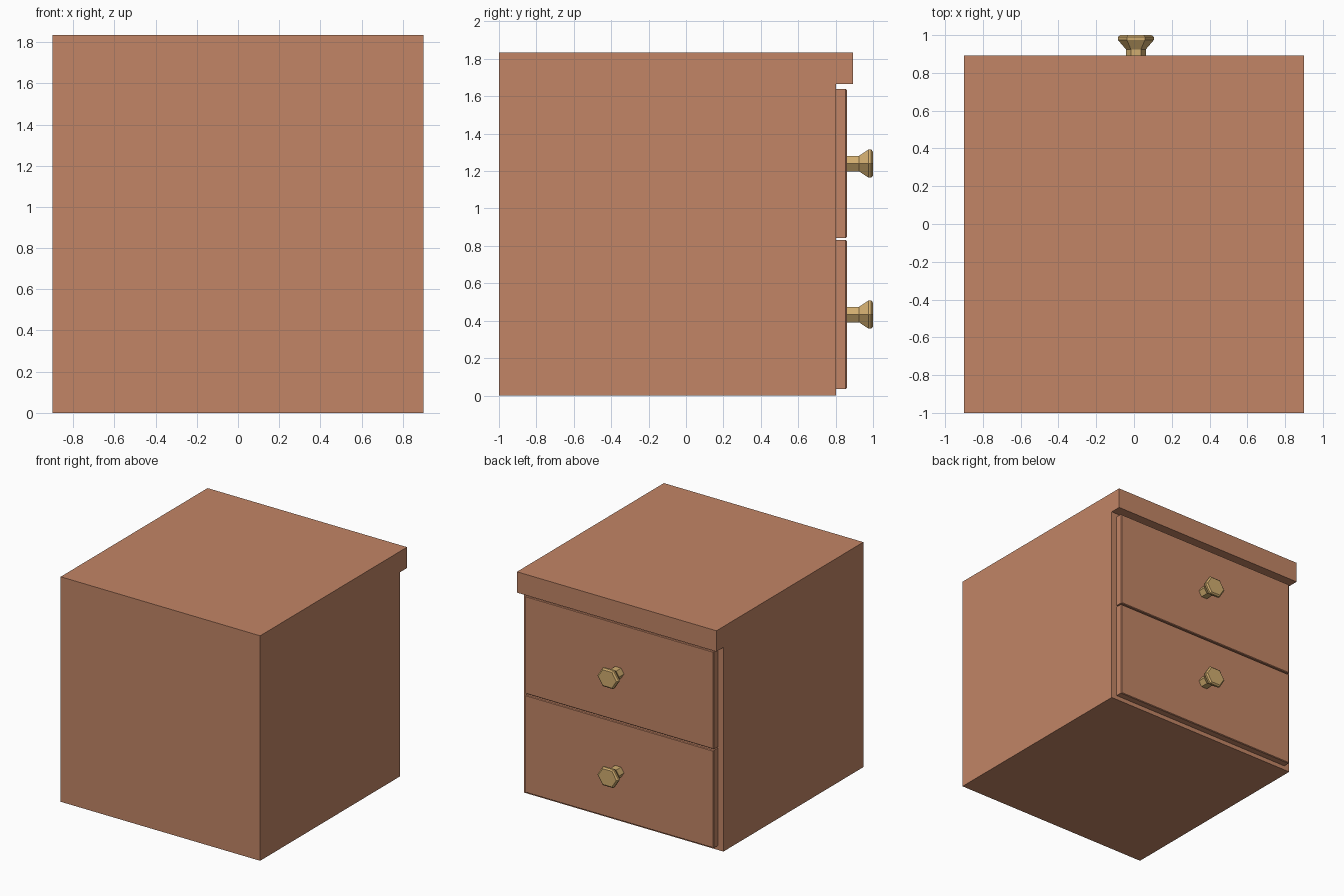
import bpy, bmesh, math

if "Cube" in bpy.data.objects:
    bpy.data.objects.remove(bpy.data.objects["Cube"])


def material(name, rgb):
    m = bpy.data.materials.new(name)
    m.diffuse_color = (*rgb, 1)
    m.use_nodes = True
    m.node_tree.nodes["Principled BSDF"].inputs["Base Color"].default_value = m.diffuse_color
    return m


wood = material("brown_wood", (0.54, 0.235, 0.133))
brass = material("brass", (0.64, 0.42, 0.16))


def add_object(name, bm, mat):
    bmesh.ops.recalc_face_normals(bm, faces=bm.faces)
    me = bpy.data.meshes.new(name)
    bm.to_mesh(me)
    bm.free()
    me.materials.append(mat)
    ob = bpy.data.objects.new(name, me)
    bpy.context.collection.objects.link(ob)
    return ob


def loft(name, rings, mat):
    """Skin a list of equal-length point rings and cap both ends."""
    bm = bmesh.new()
    loops = [[bm.verts.new(p) for p in ring] for ring in rings]
    n = len(loops[0])
    for a, b in zip(loops, loops[1:]):
        for i in range(n):
            j = (i + 1) % n
            bm.faces.new((a[i], a[j], b[j], b[i]))
    bm.faces.new(loops[0])
    bm.faces.new(loops[-1])
    return add_object(name, bm, mat)


# Cabinet body with overhanging top: side profile (y, z) extruded along x
profile = [(-1, 0), (0.803, 0), (0.803, 1.665), (0.893, 1.665),
           (0.893, 1.835), (-1, 1.835)]
loft("cabinet_body", [[(x, y, z) for y, z in profile] for x in (-0.9, 0.9)], wood)


def drawer_ring(y, zc, inset=0):
    w, h = 0.85 - inset, 0.398 - inset
    return [(sx * w, y, zc + sz * h) for sx, sz in ((-1, -1), (1, -1), (1, 1), (-1, 1))]


def knob_ring(y, r, zc):
    # Hexagon with corners on the left and right, slightly flattened
    return [(0.01 + r * math.cos(k * math.pi / 3), y,
             zc + 0.9 * r * math.sin(k * math.pi / 3)) for k in range(6)]


# Two drawers, each with a flared hexagonal knob
for label, z in (("lower", 0.433), ("upper", 1.24)):
    loft(label + "_drawer_front",
         [drawer_ring(0.80, z), drawer_ring(0.854, z), drawer_ring(0.86, z, 0.005)], wood)
    loft(label + "_knob",
         [knob_ring(y, r, z) for y, r in
          ((0.855, 0.053), (0.925, 0.053), (0.975, 0.096), (0.99, 0.096), (1.0, 0.082))],
         brass)
